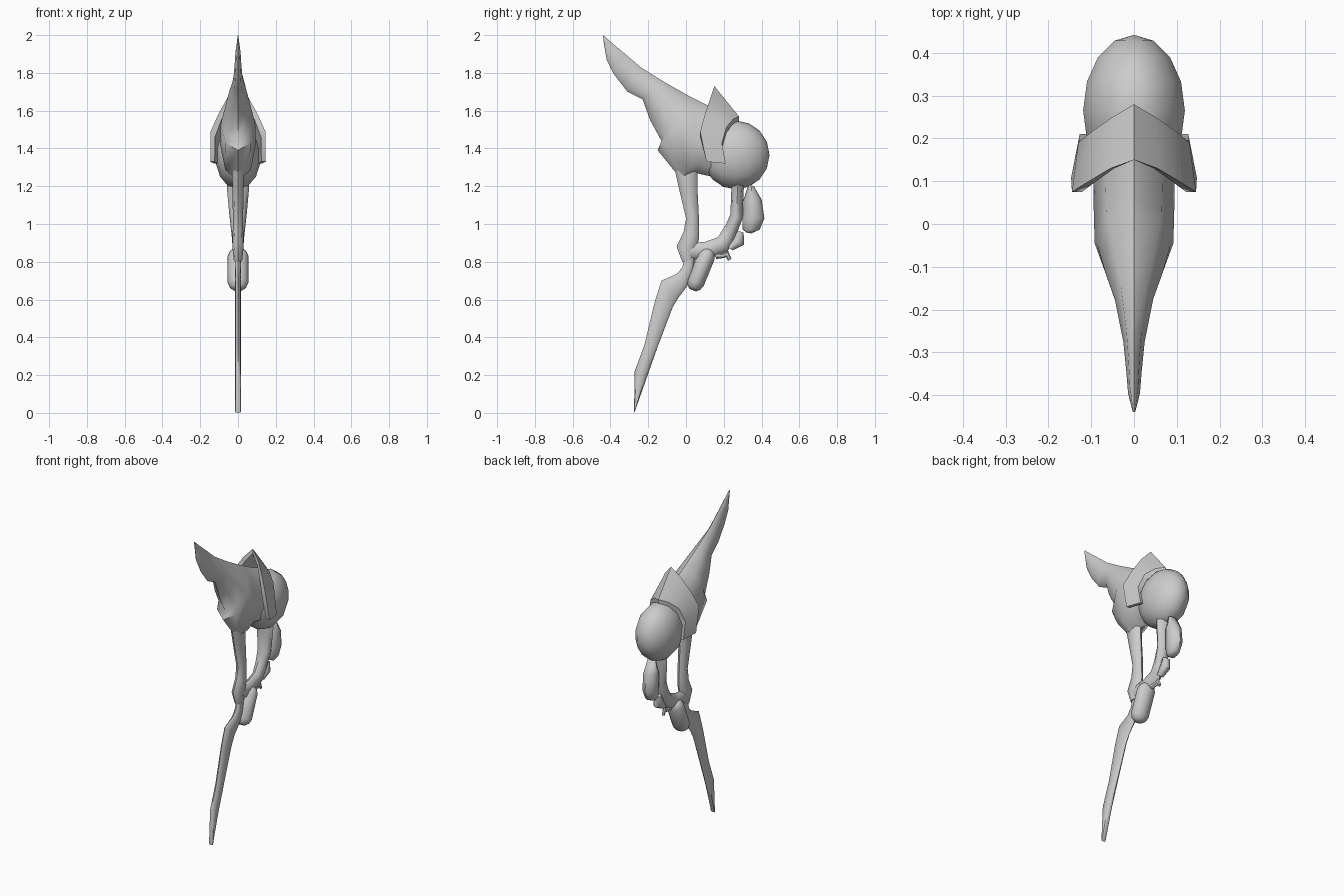
import bpy, bmesh, math
from mathutils import Vector

cube = bpy.data.objects.get("Cube")
if cube:
    bpy.data.objects.remove(cube, do_unlink=True)

grey = bpy.data.materials.new("plain grey")
grey.use_nodes = True
grey.diffuse_color = (0.6, 0.6, 0.6, 1)
grey.node_tree.nodes["Principled BSDF"].inputs["Base Color"].default_value = (0.6, 0.6, 0.6, 1)


def finish(name, bm, angle=40):
    """Turn a bmesh into a named, smooth shaded grey object."""
    bmesh.ops.recalc_face_normals(bm, faces=bm.faces)
    mesh = bpy.data.meshes.new(name)
    bm.to_mesh(mesh)
    bm.free()
    mesh.materials.append(grey)
    obj = bpy.data.objects.new(name, mesh)
    bpy.context.collection.objects.link(obj)
    bpy.ops.object.select_all(action="DESELECT")
    obj.select_set(True)
    bpy.context.view_layer.objects.active = obj
    bpy.ops.object.shade_smooth_by_angle(angle=math.radians(angle))
    return obj


def loft(name, stations, sides=8, power=1.0, angle=50):
    """Skin sections, each spanning two side-view edge points with a half width."""
    bm = bmesh.new()
    rings = []
    for ay, az, by, bz, w in stations:
        a, b = Vector((0, ay, az)), Vector((0, by, bz))
        mid, half = (a + b) / 2, (a - b) / 2
        ring = []
        for i in range(sides):
            t = math.tau * i / sides
            c, s = math.cos(t), math.sin(t)
            side = math.copysign(abs(s) ** power, s) if abs(s) > 1e-6 else 0
            ring.append(bm.verts.new(mid + half * c + Vector((w * side, 0, 0))))
        rings.append(ring)
    for r, q in zip(rings, rings[1:]):
        for i in range(sides):
            j = (i + 1) % sides
            bm.faces.new((r[i], r[j], q[j], q[i]))
    bm.faces.new(rings[0])
    bm.faces.new(rings[-1])
    return finish(name, bm, angle)


# Crested hull sweeping up to a thin pointed tip
loft("crested_hull", [
    (-.44, 2.0, -.437, 1.97, .003),
    (-.37, 1.94, -.42, 1.87, .014),
    (-.31, 1.89, -.38, 1.79, .018),
    (-.24, 1.83, -.31, 1.70, .025),
    (-.12, 1.755, -.23, 1.66, .045),
    (-.05, 1.715, -.19, 1.55, .065),
    (.03, 1.67, -.13, 1.44, .085),
    (.06, 1.655, -.15, 1.39, .092),
    (.15, 1.61, -.02, 1.23, .095),
    (.2, 1.59, .05, 1.27, .095),
    (.28, 1.54, .14, 1.25, .09)])

# Rounded rear bulb, poles pointing along the length
bm = bmesh.new()
bmesh.ops.create_uvsphere(bm, u_segments=14, v_segments=8, radius=1)
for v in bm.verts:
    x, y, z = v.co
    v.co = (x * .122, .265 + z * .177, 1.365 + y * .182)
finish("rear_bulb", bm, 60)

# Peaked collar draped over the hull: x, front y, z, back x, y, z
half = [(0, .15, 1.73, 0, .28, 1.57),
        (.055, .13, 1.67, .05, .25, 1.555),
        (.105, .10, 1.58, .1, .215, 1.515),
        (.145, .075, 1.49, .13, .19, 1.43),
        (.147, .108, 1.33, .127, .21, 1.32)]
cols = [(-p[0], p[1], p[2], -p[3], p[4], p[5]) for p in half[:0:-1]] + half
bm = bmesh.new()
edges = [(bm.verts.new(p[:3]), bm.verts.new(p[3:])) for p in cols]
for (a, b), (c, d) in zip(edges, edges[1:]):
    bm.faces.new((a, c, d, b))
bmesh.ops.recalc_face_normals(bm, faces=bm.faces)
if sum(f.normal.z for f in bm.faces) < 0:
    bmesh.ops.reverse_faces(bm, faces=bm.faces)
inner = bmesh.ops.duplicate(bm, geom=bm.faces[:])
for v in [g for g in inner["geom"] if isinstance(g, bmesh.types.BMVert)]:
    v.co.x *= .84
    v.co.z -= .03 if v.co.z > 1.4 else 0
bmesh.ops.bridge_loops(bm, edges=[e for e in bm.edges if e.is_boundary])
finish("collar", bm, 35)

# Handle loop: front strut, lower bridge, rear strut
loft("front_strut", [
    (-.06, 1.29, .06, 1.28, .032),
    (-.04, 1.2, .06, 1.2, .03),
    (0, 1.03, .068, 1.04, .027),
    (-.012, .96, .07, .93, .028),
    (-.05, .88, .06, .88, .03),
    (-.02, .8, .04, .81, .022)])
loft("lower_bridge", [
    (.02, .9, .02, .81, .026),
    (.1, .905, .12, .815, .028),
    (.17, .93, .22, .855, .03),
    (.205, .99, .265, .93, .034)])
loft("rear_strut", [
    (.235, 1.26, .32, 1.26, .062),
    (.24, 1.18, .305, 1.18, .058),
    (.235, 1.05, .3, 1.03, .045),
    (.19, .95, .25, .9, .032)])

# Grip pad, lower nub and small prong behind the rear strut
loft("grip_pad", [
    (.33, 1.21, .36, 1.2, .03),
    (.305, 1.13, .4, 1.13, .045),
    (.3, 1.03, .415, 1.03, .042),
    (.3, .97, .39, .97, .034),
    (.32, .955, .345, .95, .02)])
loft("lower_nub", [
    (.27, .965, .305, .955, .024),
    (.245, .92, .308, .89, .028),
    (.22, .88, .245, .86, .022)])
loft("prong", [
    (.15, .85, .16, .815, .012),
    (.2, .845, .2, .82, .012),
    (.222, .86, .212, .825, .01),
    (.24, .815, .222, .805, .007)], sides=6)

# Round-ended capsule at the joint
top, low = Vector((0, .125, .87)), Vector((0, .035, .65))
side = Vector((0, .925, -.378))
capsule = []
for t, r in ((0, .4), (.07, .8), (.18, 1), (.82, 1), (.93, .8), (1, .4)):
    p = top.lerp(low, t)
    a, b = p - side * .046 * r, p + side * .046 * r
    capsule.append((a.y, a.z, b.y, b.z, .055 * r))
loft("joint_capsule", capsule, sides=12, angle=60)

# Long thin blade ending in a point
loft("blade", [
    (-.005, .83, .05, .83, .016),
    (-.02, .77, .035, .74, .016),
    (-.05, .735, .005, .67, .016),
    (-.13, .7, -.04, .61, .016),
    (-.165, .59, -.07, .56, .016),
    (-.22, .36, -.15, .35, .016),
    (-.272, .22, -.203, .2, .016),
    (-.275, .0, -.27, .01, .015)], power=.45)
